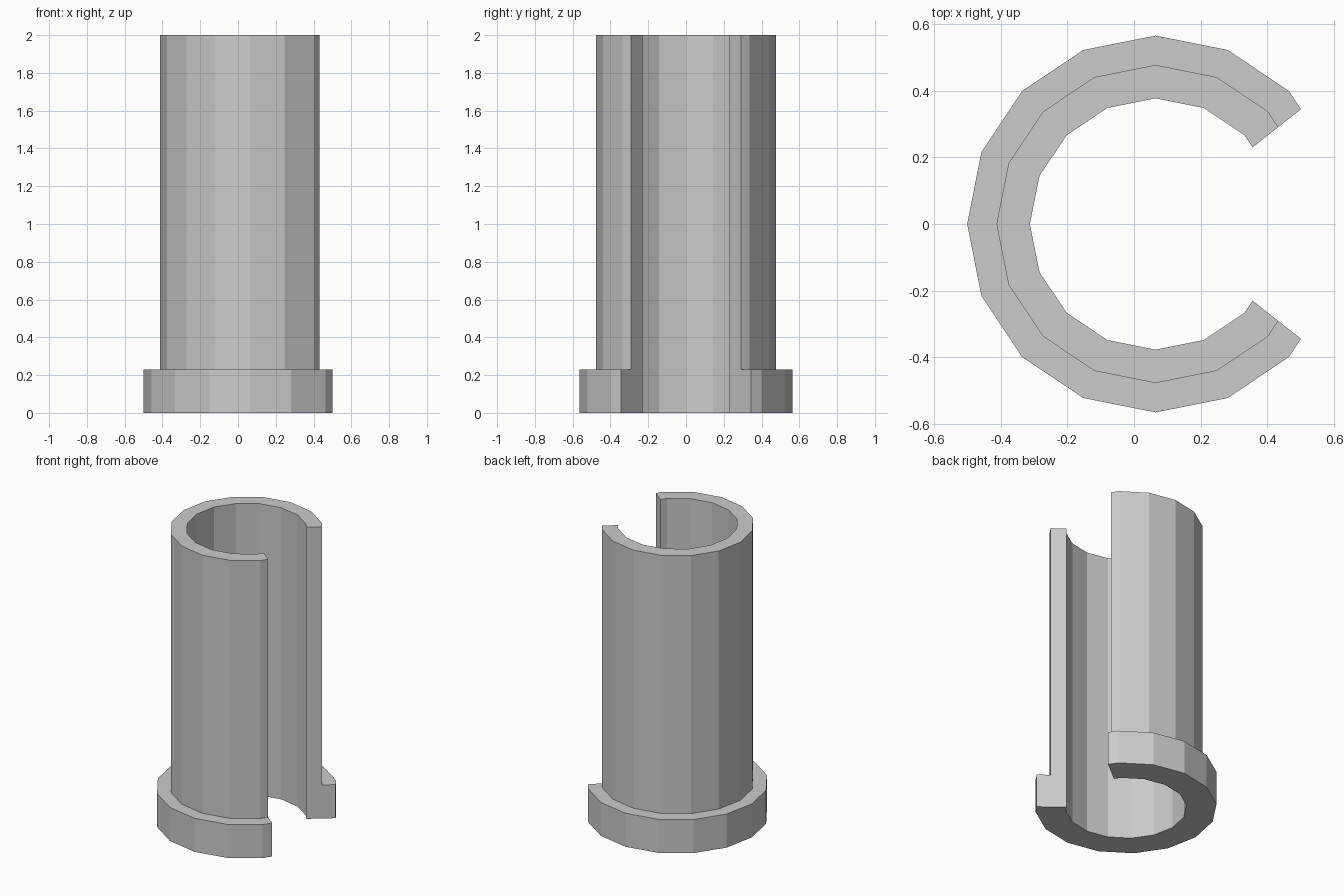
import bpy, bmesh
from math import cos, sin, radians

if "Cube" in bpy.data.objects:
    bpy.data.objects.remove(bpy.data.objects["Cube"])

CENTRE_X = 0.0645
R_IN, R_WALL, R_RIM = 0.3765, 0.4765, 0.5645
RIM_H, HEIGHT = 0.23, 2.0
STEP, GAP = 22.5, 38.3   # facet angle, half angle of the slot

# L-shaped wall section: (radius, height)
section = [(R_IN, 0), (R_RIM, 0), (R_RIM, RIM_H),
           (R_WALL, RIM_H), (R_WALL, HEIGHT), (R_IN, HEIGHT)]

# Slot edges fall part-way along a facet of the 16-sided ring
angles = [GAP] + [STEP * i for i in range(2, 15)] + [360 - GAP]
cut_scale = cos(radians(STEP / 2)) / cos(radians(GAP - 1.5 * STEP))

bm = bmesh.new()
rings = []
for i, a in enumerate(angles):
    k = cut_scale if i in (0, len(angles) - 1) else 1.0
    t = radians(a)
    rings.append([bm.verts.new((CENTRE_X + r * k * cos(t), r * k * sin(t), z))
                  for r, z in section])

# Sweep the section round, then cap both slot faces
n = len(section)
for r0, r1 in zip(rings, rings[1:]):
    for j in range(n):
        m = (j + 1) % n
        bm.faces.new((r0[j], r1[j], r1[m], r0[m]))
bm.faces.new(rings[0])
bm.faces.new(rings[-1][::-1])
bmesh.ops.recalc_face_normals(bm, faces=bm.faces)

mesh = bpy.data.meshes.new("slotted_sleeve")
bm.to_mesh(mesh)
bm.free()
bpy.context.collection.objects.link(bpy.data.objects.new("slotted_sleeve", mesh))
